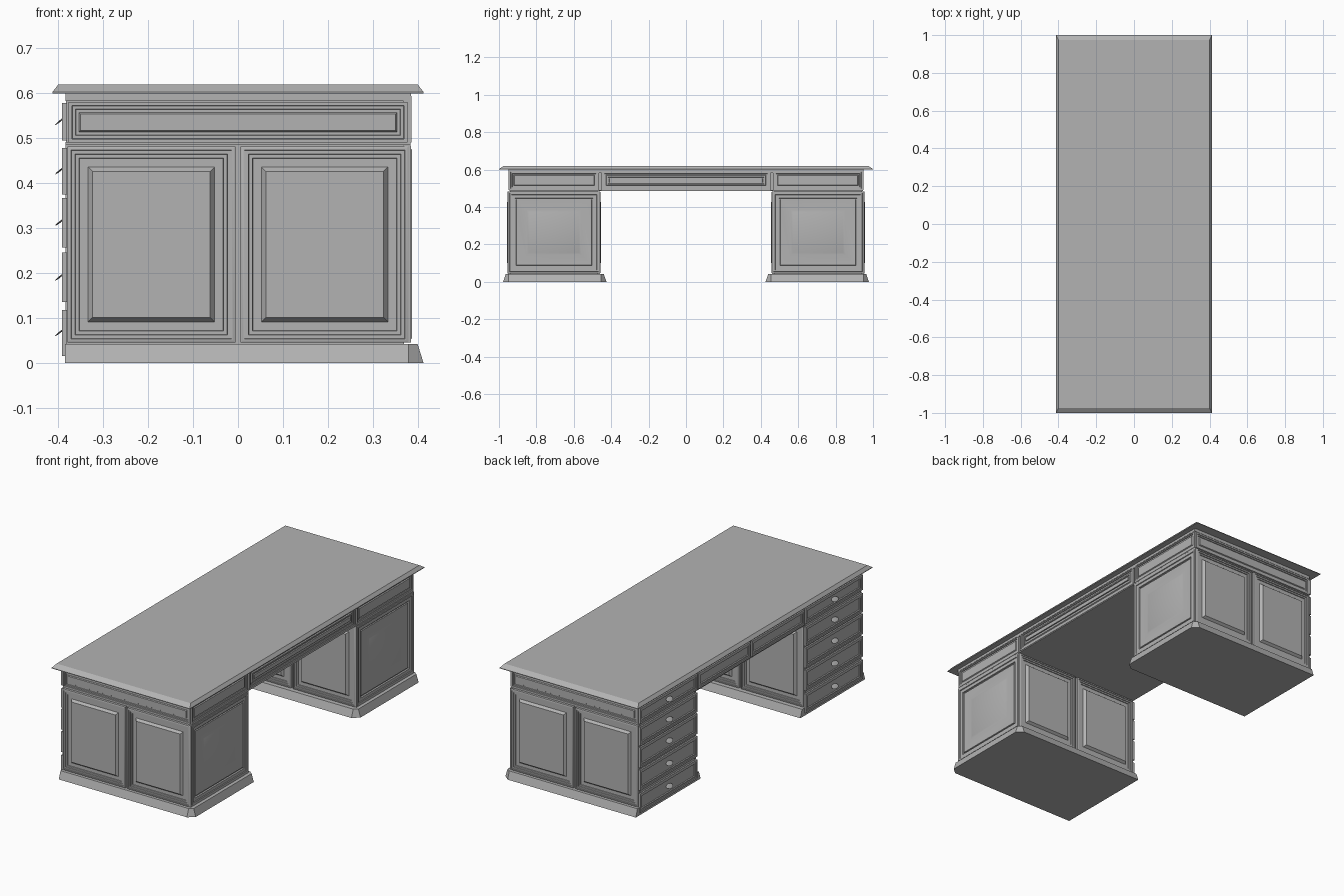
import bpy, bmesh, math
from mathutils import Vector

if "Cube" in bpy.data.objects:
    bpy.data.objects.remove(bpy.data.objects["Cube"])

grey = bpy.data.materials.new("grey_wood")
grey.diffuse_color = (0.45, 0.45, 0.45, 1)
grey.use_nodes = True
grey.node_tree.nodes["Principled BSDF"].inputs["Base Color"].default_value = grey.diffuse_color


def finish(name, bm):
    me = bpy.data.meshes.new(name)
    bm.to_mesh(me)
    bm.free()
    me.materials.append(grey)
    ob = bpy.data.objects.new(name, me)
    bpy.context.collection.objects.link(ob)
    return ob


def loft(name, rings):
    """Closed solid through equal-length, counter-clockwise rings."""
    bm = bmesh.new()
    vr = [[bm.verts.new(p) for p in r] for r in rings]
    n = len(vr[0])
    for a, b in zip(vr, vr[1:]):
        for i in range(n):
            j = (i + 1) % n
            bm.faces.new((a[i], a[j], b[j], b[i]))
    bm.faces.new(vr[-1])
    bm.faces.new(vr[0][::-1])
    return finish(name, bm)


def rect(x0, x1, y0, y1, z):
    return [(x0, y0, z), (x1, y0, z), (x1, y1, z), (x0, y1, z)]


def box(name, x0, x1, y0, y1, z0, z1):
    return loft(name, [rect(x0, x1, y0, y1, z0), rect(x0, x1, y0, y1, z1)])


def panel(name, normal, plane, a0, a1, z0, z1, steps):
    """Moulded panel; steps are (inset, depth) from the rim to the middle."""
    n = Vector(normal)
    u = n.cross(Vector((0, 0, -1)))
    s = u.x + u.y
    lo, hi = sorted((a0 * s, a1 * s))
    rings = []
    for inset, d in steps:
        c = [(lo + inset, z0 + inset), (hi - inset, z0 + inset),
             (hi - inset, z1 - inset), (lo + inset, z1 - inset)]
        rings.append([n * (plane + d) + u * p + Vector((0, 0, z)) for p, z in c])
    return loft(name, rings)


# u must satisfy u x z = n, which gives outward-facing rings
def side(axis, sign):
    return (sign, 0, 0) if axis == "x" else (0, sign, 0)


DOOR = [(0, -.018), (0, -.004), (.004, -.002), (.008, -.002), (.009, -.005),
        (.017, -.005), (.018, -.009), (.026, -.009), (.027, -.013),
        (.046, -.013), (.056, 0)]
FRONT = [(0, -.018), (0, -.003), (.008, -.003), (.009, 0), (.017, 0),
         (.019, -.004), (.036, -.004), (.038, -.011), (.043, -.011),
         (.045, -.006), (.10, -.008), (.112, -.004)]
APRON = [(0, -.018), (0, 0), (.008, 0), (.009, -.004), (.016, -.004),
         (.017, -.008), (.024, -.008), (.027, -.003)]
DRAWER = [(0, -.011), (0, 0), (.010, 0), (.012, -.003), (.018, -.003),
          (.021, -.007)]

# Table top with sloped edge
loft("table_top", [rect(-.413, .413, -1, 1, .60), rect(-.413, .413, -1, 1, .603),
                   rect(-.40, .40, -.975, .975, .62)])

# Apron body, cornice and bottom rail
box("apron_core", -.383, .37, -.935, .935, .485, .60)
box("cornice", -.384, .385, -.948, .948, .583, .601)
box("apron_rail", -.384, .384, -.945, .945, .485, .492)

# Apron panels on the two ends
for s in (-1, 1):
    panel("end_apron_panel", side("y", s), .949, -.378, .378, .49, .581, APRON)

# Apron panels on the +x side
panel("long_apron_panel", side("x", 1), .386, -.452, .452, .49, .594,
      APRON + [(.034, -.003), (.036, -.007), (.041, -.007), (.042, -.001)])
for s in (-1, 1):
    panel("side_apron_panel", side("x", 1), .386, s * .464, s * .945, .49, .594, APRON)

# Kneehole drawers on the -x side
for s in (-1, 1):
    panel("kneehole_drawer", side("x", -1), .392, s * .006, s * .452,
          .495, .578, DRAWER)


def plinth_ring(s, out, inn, x1, z):
    """Outline with two cut corners on the +x side."""
    c = [(-.385, inn), (.38, inn), (x1, .455), (x1, .95), (.38, out), (-.385, out)]
    pts = [(x, s * y, z) for x, y in c]
    return pts if s > 0 else pts[::-1]


def pull(y, z):
    """Small oval drawer pull."""
    bm = bmesh.new()
    bmesh.ops.create_uvsphere(bm, u_segments=16, v_segments=8, radius=1)
    for v in bm.verts:
        x, h = v.co.x * .013, v.co.z * .006
        a = math.radians(35)
        v.co = (-.396 + x * math.cos(a) + h * math.sin(a), y + v.co.y * .026,
                z - x * math.sin(a) * -1 + h * math.cos(a))
    finish("drawer_pull", bm)


DRAWERS = [(.015, .118), (.135, .245), (.257, .367), (.375, .478), (.495, .578)]
for s in (-1, 1):
    # Pedestal body and flared plinth
    y0, y1 = sorted((s * .472, s * .94))
    box("pedestal_core", -.384, .37, y0, y1, .03, .486)
    loft("plinth", [plinth_ring(s, .978, .425, .413, 0),
                    plinth_ring(s, .964, .44, .40, .042)])

    # Doors on the outer and kneehole sides
    for a0, a1 in ((-.38, -.006), (.006, .38)):
        panel("outer_door", side("y", s), .957, a0, a1, .045, .482, DOOR)
        panel("kneehole_door", side("y", -s), -.455, a0, a1, .045, .482, DOOR)

    # Framed panel on the +x side
    panel("pedestal_panel", side("x", 1), .388, s * .46, s * .951, .045, .484, FRONT)

    # Stack of drawers with pulls on the -x side
    for z0, z1 in DRAWERS:
        panel("drawer_front", side("x", -1), .392, s * .462, s * .948, z0, z1, DRAWER)
        pull(s * .705, (z0 + z1) / 2 + .002)

# Smooth shading with sharp edges kept
for ob in bpy.context.scene.objects:
    ob.select_set(True)
    bpy.context.view_layer.objects.active = ob
bpy.ops.object.shade_smooth_by_angle(angle=math.radians(30))
